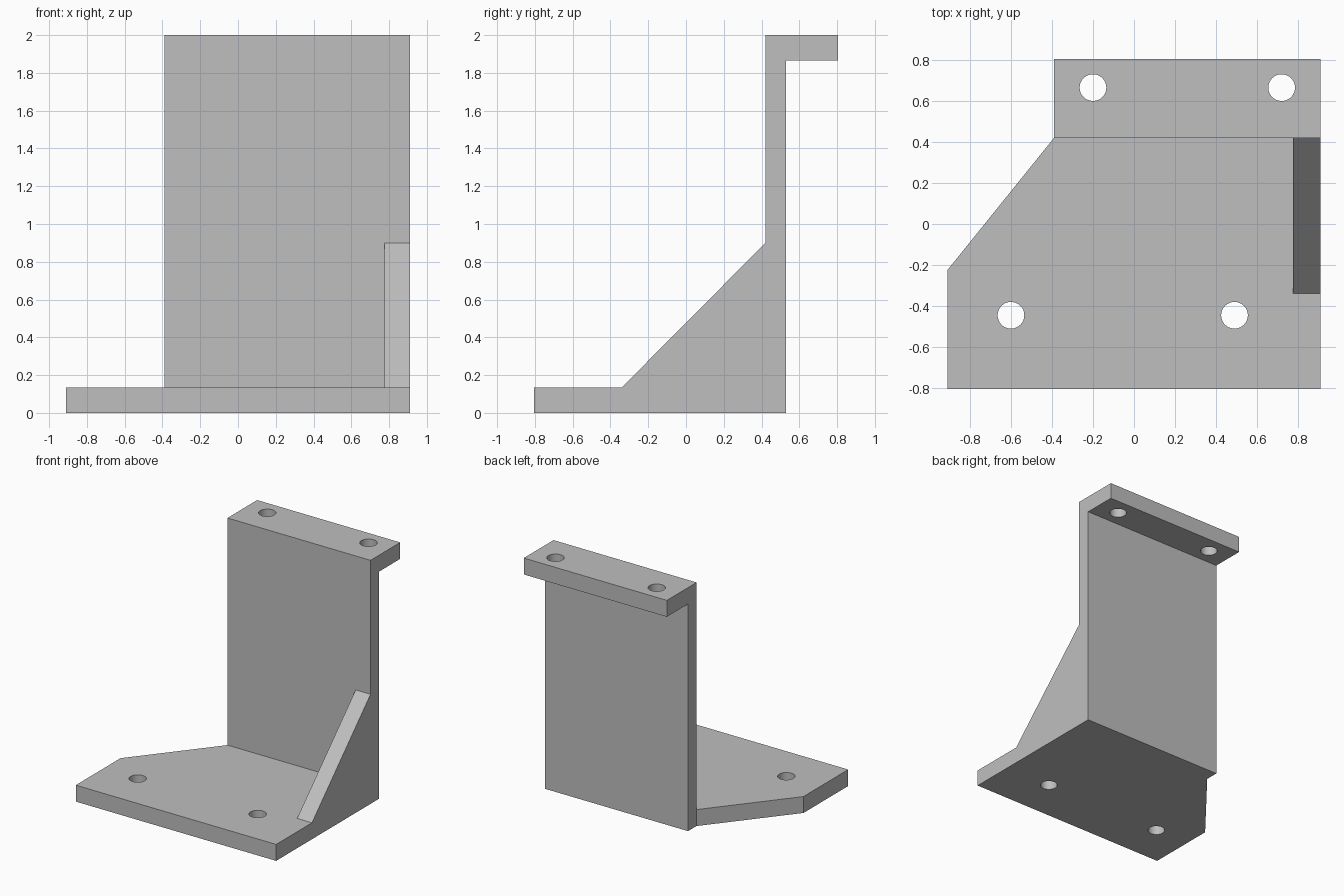
import bpy
import bmesh
from math import radians
from mathutils import Vector

cube = bpy.data.objects.get("Cube")
if cube:
    bpy.data.objects.remove(cube, do_unlink=True)

# Main dimensions
SIDE, WALL_LEFT = 0.91, -0.39
FRONT, BACK = -0.805, 0.805
WALL_FRONT, WALL_BACK = 0.42, 0.53
THICK, TOP = 0.135, 2.0
HOLE_RADIUS = 0.065

# Plain grey metal
grey = bpy.data.materials.new("grey_metal")
grey.use_nodes = True
colour = (0.52, 0.52, 0.52, 1)
grey.diffuse_color = colour
grey.node_tree.nodes["Principled BSDF"].inputs["Base Color"].default_value = colour


def prism(name, outline, direction):
    """Extrude a closed outline of 3D points along a direction."""
    bm = bmesh.new()
    face = bm.faces.new([bm.verts.new(p) for p in outline])
    result = bmesh.ops.extrude_face_region(bm, geom=[face], use_keep_orig=True)
    moved = [v for v in result["geom"] if isinstance(v, bmesh.types.BMVert)]
    bmesh.ops.translate(bm, verts=moved, vec=Vector(direction))
    bmesh.ops.recalc_face_normals(bm, faces=bm.faces[:])
    mesh = bpy.data.meshes.new(name)
    bm.to_mesh(mesh)
    bm.free()
    mesh.materials.append(grey)
    obj = bpy.data.objects.new(name, mesh)
    bpy.context.collection.objects.link(obj)
    return obj


def combine(target, tool, operation):
    """Apply a boolean to the target and discard the tool."""
    mod = target.modifiers.new(operation.lower(), "BOOLEAN")
    mod.operation, mod.object, mod.solver = operation, tool, "EXACT"
    bpy.ops.object.select_all(action="DESELECT")
    bpy.context.view_layer.objects.active = target
    target.select_set(True)
    bpy.ops.object.modifier_apply(modifier=mod.name)
    bpy.data.objects.remove(tool, do_unlink=True)


# Base plate with its clipped corner
base_outline = [(-SIDE, FRONT), (SIDE, FRONT), (SIDE, WALL_BACK),
                (WALL_LEFT, WALL_BACK), (WALL_LEFT, WALL_FRONT), (-SIDE, -0.225)]
bracket = prism("mounting_bracket", [(x, y, 0) for x, y in base_outline], (0, 0, THICK))

# Upright wall with the rear flange at its top
wall_outline = [(WALL_FRONT, 0), (WALL_BACK, 0), (WALL_BACK, TOP - THICK),
                (BACK, TOP - THICK), (BACK, TOP), (WALL_FRONT, TOP)]
wall = prism("wall_and_flange", [(WALL_LEFT, y, z) for y, z in wall_outline],
             (SIDE - WALL_LEFT, 0, 0))
combine(bracket, wall, "UNION")

# Sloping gusset along the left edge, sunk into the base and wall
gusset_outline = [(-0.34, THICK), (-0.34, THICK / 2), (WALL_BACK, THICK / 2),
                  (WALL_BACK, 0.9), (WALL_FRONT, 0.9)]
gusset = prism("gusset", [(SIDE - THICK, y, z) for y, z in gusset_outline],
               (THICK, 0, 0))
combine(bracket, gusset, "UNION")

# Bolt holes through the base and the flange
for x, y, z in [(-0.6, -0.445, 0), (0.49, -0.445, 0),
                (-0.2, 0.665, TOP), (0.72, 0.665, TOP)]:
    bpy.ops.mesh.primitive_cylinder_add(vertices=48, radius=HOLE_RADIUS,
                                        depth=0.6, location=(x, y, z))
    cutter = bpy.context.object
    cutter.name = "hole_cutter"
    cutter.hide_render = True
    cutter.data.materials.append(grey)
    combine(bracket, cutter, "DIFFERENCE")

# Merge coplanar faces, then smooth only the hole walls
bm = bmesh.new()
bm.from_mesh(bracket.data)
bmesh.ops.remove_doubles(bm, verts=bm.verts[:], dist=0.0001)
bmesh.ops.dissolve_limit(bm, angle_limit=radians(1), verts=bm.verts[:], edges=bm.edges[:])
bm.to_mesh(bracket.data)
bm.free()
bpy.ops.object.select_all(action="DESELECT")
bpy.context.view_layer.objects.active = bracket
bracket.select_set(True)
bpy.ops.object.shade_smooth_by_angle(angle=radians(30))
